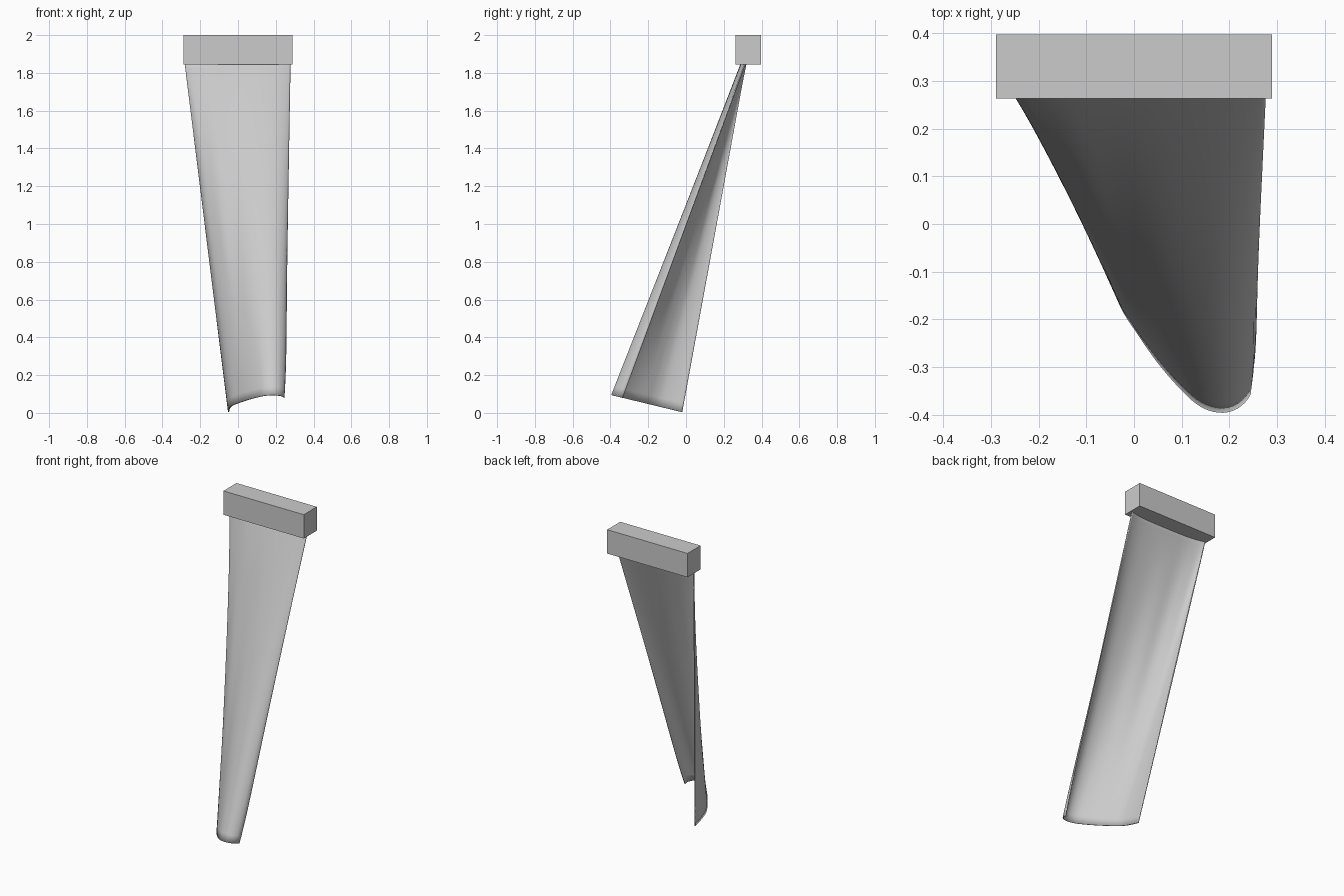
import bpy, math
from mathutils import Vector

if "Cube" in bpy.data.objects:
    bpy.data.objects.remove(bpy.data.objects["Cube"])

# top bar
bpy.ops.mesh.primitive_cube_add(size=1, location=(0, 0.33, 1.9225))
bar = bpy.context.object
bar.name = "top_bar"
bar.scale = (0.578, 0.134, 0.155)

# plan of the hanging cloth's curled lower hem, left end to right end
HEM = [Vector(p) for p in [(-.05, -.02), (-.047, -.08), (-.038, -.14), (-.022, -.18), (0, -.215),
       (.05, -.287), (.1, -.345), (.14, -.38), (.18, -.393), (.215, -.385),
       (.24, -.36), (.243, -.335)]]


def smooth_path(pts, steps=10):
    """Catmull-Rom path through the points"""
    p = [2 * pts[0] - pts[1]] + pts + [2 * pts[-1] - pts[-2]]
    out = []
    for i in range(1, len(p) - 2):
        a, b, c, d = p[i - 1:i + 3]
        for k in range(steps):
            t = k / steps
            out.append(0.5 * (2 * b + (c - a) * t + (2 * a - 5 * b + 4 * c - d) * t * t
                              + (3 * b - a - 3 * c + d) * t ** 3))
    return out + [pts[-1]]


def resample(path, n):
    """n + 1 evenly spaced points"""
    dist = [0]
    for a, b in zip(path, path[1:]):
        dist.append(dist[-1] + (b - a).length)
    out, j = [], 0
    for i in range(n + 1):
        s = dist[-1] * i / n
        while j < len(path) - 2 and dist[j + 1] < s:
            j += 1
        out.append(path[j].lerp(path[j + 1], (s - dist[j]) / (dist[j + 1] - dist[j])))
    return out


# cloth: nearly flat under the bar, both sides curling back towards the hem
COLS, ROWS = 56, 40
hem = resample(smooth_path(HEM), COLS)
verts, faces = [], []
for r in range(ROWS + 1):
    t = r / ROWS
    for c, h in enumerate(hem):
        s = c / COLS
        u = 1 - (1 - s ** 2.2) ** 1.3
        top = Vector((-.282 + .56 * u, .322 - .022 * (1 - (2 * u - 1) ** 4), 1.87))
        low = Vector((h.x, h.y, .004 + .24 * (-.02 - h.y)))
        p = top.lerp(low, t)
        # faint folds
        p.y += .0025 * math.sin(math.pi * t) * math.sin(math.pi * s) * math.sin(s * 24 + 2 * t)
        # right edge tucks in at the hem
        p.x += .005 * s ** 6 * max(0, math.sin(math.pi * t ** 5))
        verts.append(p)
W = COLS + 1
for r in range(ROWS):
    for c in range(COLS):
        i = r * W + c
        faces.append((i, i + W, i + W + 1, i + 1))
mesh = bpy.data.meshes.new("hanging_cloth")
mesh.from_pydata(verts, [], faces)
cloth = bpy.data.objects.new("hanging_cloth", mesh)
bpy.context.collection.objects.link(cloth)
for f in mesh.polygons:
    f.use_smooth = True
solid = cloth.modifiers.new("thickness", 'SOLIDIFY')
solid.thickness = 0.006
solid.offset = 0
